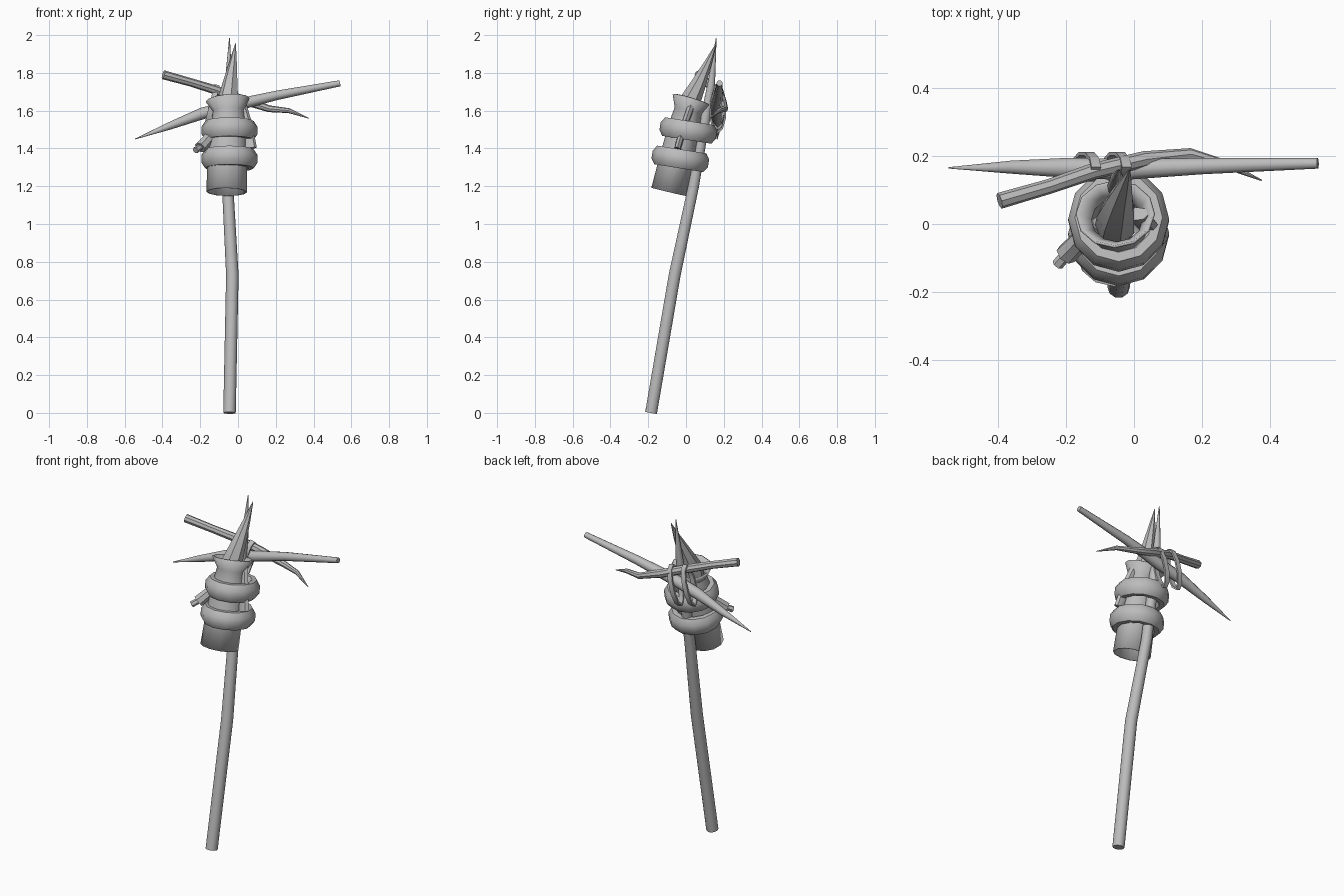
import bpy, bmesh, math
from mathutils import Vector, Matrix

cube = bpy.data.objects.get("Cube")
if cube:
    bpy.data.objects.remove(cube, do_unlink=True)

grey = bpy.data.materials.new("plain grey")
grey.use_nodes = True
grey.diffuse_color = (0.5, 0.5, 0.5, 1)
grey.node_tree.nodes["Principled BSDF"].inputs["Base Color"].default_value = (0.5, 0.5, 0.5, 1)


def finish(name, bm, angle=40):
    bmesh.ops.recalc_face_normals(bm, faces=bm.faces)
    mesh = bpy.data.meshes.new(name)
    bm.to_mesh(mesh)
    bm.free()
    mesh.materials.append(grey)
    ob = bpy.data.objects.new(name, mesh)
    bpy.context.collection.objects.link(ob)
    bpy.ops.object.select_all(action='DESELECT')
    ob.select_set(True)
    bpy.context.view_layer.objects.active = ob
    bpy.ops.object.shade_smooth_by_angle(angle=math.radians(angle))
    return ob


def bridge(bm, a, b):
    for i in range(len(a)):
        j = (i + 1) % len(a)
        bm.faces.new((a[i], a[j], b[j], b[i]))


def tube(name, stations, sides=10, caps=(True, True), flat=1.0):
    """Sweep a round section along (x, y, z, radius) stations."""
    bm = bmesh.new()
    pts = [Vector(s[:3]) for s in stations]
    rings = []
    for i, p in enumerate(pts):
        axis = (pts[min(i + 1, len(pts) - 1)] - pts[max(i - 1, 0)]).normalized()
        ref = Vector((0, 1, 0)) if abs(axis.y) < 0.8 else Vector((1, 0, 0))
        u = axis.cross(ref).normalized()
        v = axis.cross(u)
        r = stations[i][3]
        angles = [math.tau * k / sides for k in range(sides)]
        rings.append([bm.verts.new(p + u * r * math.cos(t) + v * r * flat * math.sin(t))
                      for t in angles])
    for a, b in zip(rings, rings[1:]):
        bridge(bm, a, b)
    if caps[0]:
        bm.faces.new(rings[0])
    if caps[1]:
        bm.faces.new(rings[-1])
    return finish(name, bm)


def loop(name, centre, half_u, half_v, thick, deep, rot, steps=12, sides=8):
    """Closed band around an ellipse; thick is radial, deep runs along the axis."""
    bm = bmesh.new()
    rings = []
    for i in range(steps):
        t = math.tau * i / steps
        ring = []
        for k in range(sides):
            a = math.tau * (k + 0.5) / sides
            d = thick * math.cos(a)
            p = Vector(((half_u + d) * math.cos(t), (half_v + d) * math.sin(t), deep * math.sin(a)))
            ring.append(bm.verts.new(rot @ p + Vector(centre)))
        rings.append(ring)
    for i in range(steps):
        bridge(bm, rings[i], rings[(i + 1) % steps])
    return finish(name, bm)


# Long bent pole, ending in a thin spike
tube("pole", [(-.045, -.185, 0, .033), (-.03, -.06, .73, .033), (-.055, .04, 1.2, .03),
              (-.055, .10, 1.55, .028), (-.05, .135, 1.75, .02), (-.045, .16, 1.985, .002)])

# Hollow body, open at the bottom and flared at the top
body = tube("body", [(-.06, -.09, 1.17, .1), (-.057, -.045, 1.36, .095), (-.05, -.005, 1.53, .085),
                     (-.05, .012, 1.6, .075), (-.055, .03, 1.66, .11)],
            sides=12, caps=(False, False), flat=.88)
shell = body.modifiers.new("wall", 'SOLIDIFY')
shell.thickness = .008
tube("horn", [(-.055, -.005, 1.54, .06), (-.052, .02, 1.65, .058), (-.04, .07, 1.75, .04),
              (-.025, .12, 1.86, .02), (-.013, .16, 1.955, .002)], sides=7)

# Two thick binding rings
tilt = Matrix.Rotation(math.radians(-9), 3, 'X')
for name, y, z in (("upper_ring", .012, 1.495), ("lower_ring", -.03, 1.345)):
    loop(name, (-.045, y, z), .115, .118, .036, .054, tilt)

# Cross sticks behind the body
tube("long_cross_stick", [(-.545, .165, 1.45, .002), (-.36, .167, 1.52, .02), (-.19, .165, 1.585, .031),
                          (-.03, .16, 1.625, .032), (.2, .17, 1.68, .025), (.54, .178, 1.745, .016)])
tube("short_cross_stick", [(-.395, .068, 1.79, .024), (-.25, .11, 1.75, .022), (-.12, .155, 1.71, .024),
                           (.03, .19, 1.655, .024), (.165, .205, 1.61, .018),
                           (.27, .175, 1.6, .013), (.375, .128, 1.56, .002)], sides=8)

# Bands lashing the sticks to the pole
for name, x, z in (("outer_band", -.14, 1.62), ("inner_band", -.05, 1.60)):
    lean = Matrix.Rotation(math.radians(14), 3, 'Y') @ Matrix.Rotation(math.radians(90), 3, 'Y')
    loop(name, (x, .168, z), .115, .04, .008, .02, lean, steps=10, sides=4)

# Loose scraps tucked under the rings
tube("right_scrap", [(-.1, 0, 1.54, .025), (-.15, -.04, 1.46, .03), (-.2, -.09, 1.405, .033)], sides=7)
tube("right_scrap_tip", [(-.19, -.08, 1.415, .016), (-.225, -.12, 1.39, .018)], sides=6)
tube("left_scrap", [(.01, .03, 1.63, .035), (.045, -.01, 1.52, .032), (.07, -.045, 1.40, .03)],
     sides=7, flat=.6)
